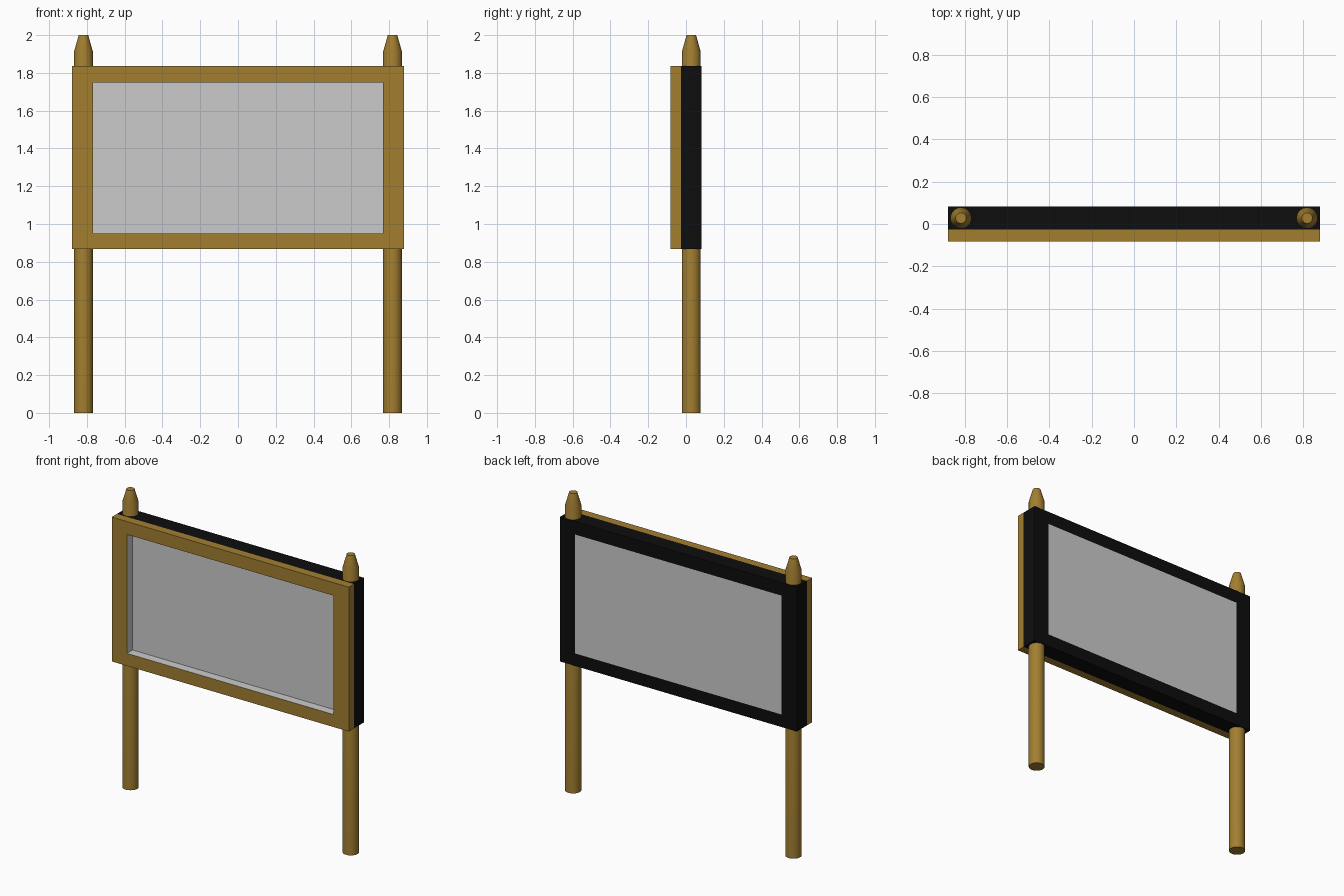
import bpy, bmesh, math

if "Cube" in bpy.data.objects:
    bpy.data.objects.remove(bpy.data.objects["Cube"])

def material(name, color):
    m = bpy.data.materials.new(name)
    m.diffuse_color = (*color, 1)
    m.use_nodes = True
    m.node_tree.nodes["Principled BSDF"].inputs["Base Color"].default_value = m.diffuse_color
    return m

gold = material("golden_wood", (0.36, 0.21, 0.03))
black = material("black_casing", (0.004, 0.004, 0.004))

# Shared outlines: half width, bottom, top
OUTER = (0.88, 0.867, 1.836)
INNER = (0.767, 0.951, 1.749)
FRONT, SPLIT, BACK = -0.082, -0.027, 0.082

def add_object(name, bm, mats):
    bmesh.ops.recalc_face_normals(bm, faces=bm.faces)
    me = bpy.data.meshes.new(name)
    bm.to_mesh(me)
    bm.free()
    for m in mats:
        me.materials.append(m)
    ob = bpy.data.objects.new(name, me)
    bpy.context.collection.objects.link(ob)
    return ob

def loop(bm, outline, y):
    w, lo, hi = outline
    return [bm.verts.new((x, y, z)) for x, z in ((-w, lo), (w, lo), (w, hi), (-w, hi))]

def frame(name, y0, y1, mat):
    """Rectangular ring whose inner walls are plain grey."""
    bm = bmesh.new()
    loops = [loop(bm, OUTER, y0), loop(bm, OUTER, y1), loop(bm, INNER, y1), loop(bm, INNER, y0)]
    for k in range(4):
        a, b = loops[k], loops[(k + 1) % 4]
        for i in range(4):
            j = (i + 1) % 4
            f = bm.faces.new((a[i], a[j], b[j], b[i]))
            f.material_index = 1 if k == 2 else 0
    return add_object(name, bm, (mat, None))

# Front frame and rear casing
frame("front_frame", FRONT, SPLIT, gold)
frame("rear_casing", SPLIT, BACK, black)

# Board: recessed in front, flush at the back
bm = bmesh.new()
a, b = loop(bm, INNER, -0.022), loop(bm, INNER, BACK)
bm.faces.new(a)
bm.faces.new(b)
for i in range(4):
    j = (i + 1) % 4
    bm.faces.new((a[i], a[j], b[j], b[i]))
add_object("board", bm, ())

# Round posts with tapered tips
for side, x in (("left", -0.818), ("right", 0.818)):
    bm = bmesh.new()
    n = 32
    rings = [[bm.verts.new((x + r * math.cos(2 * math.pi * i / n),
                            0.028 + r * math.sin(2 * math.pi * i / n), z)) for i in range(n)]
             for r, z in ((0.05, 0), (0.05, 1.912), (0.025, 2))]
    for lo, hi in zip(rings, rings[1:]):
        for i in range(n):
            j = (i + 1) % n
            bm.faces.new((lo[i], lo[j], hi[j], hi[i]))
    bm.faces.new(rings[0])
    bm.faces.new(rings[-1])
    post = add_object(side + "_post", bm, (gold,))
    bpy.ops.object.select_all(action='DESELECT')
    post.select_set(True)
    bpy.context.view_layer.objects.active = post
    bpy.ops.object.shade_smooth_by_angle(angle=math.radians(30))
